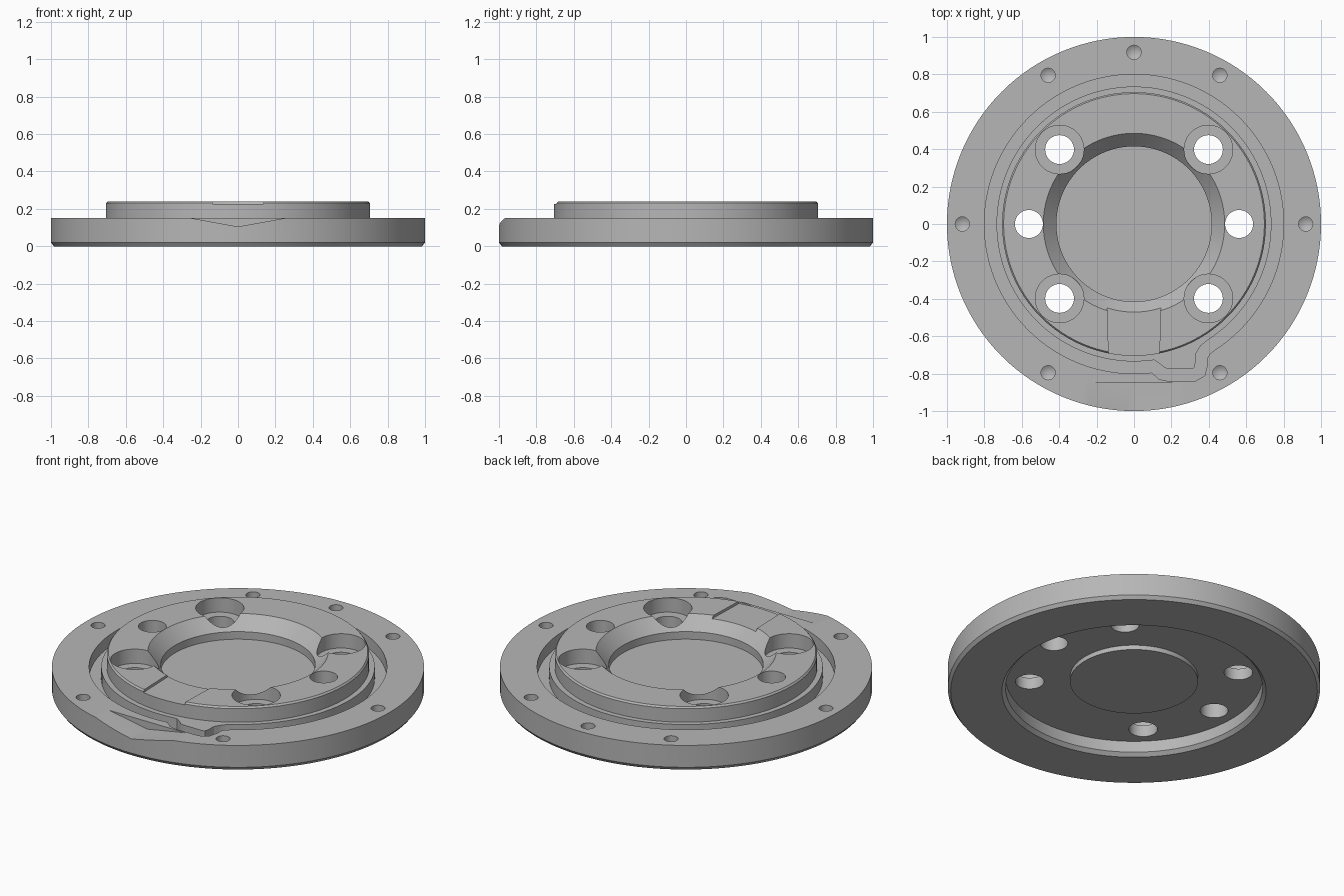
import bpy, bmesh, math
from mathutils import Vector

if "Cube" in bpy.data.objects:
    bpy.data.objects.remove(bpy.data.objects["Cube"], do_unlink=True)

metal = bpy.data.materials.new("machined_grey")
metal.use_nodes = True
GREY = (0.47, 0.47, 0.47, 1)
metal.diffuse_color = GREY
metal.node_tree.nodes["Principled BSDF"].inputs["Base Color"].default_value = GREY


def make(name, bm):
    bmesh.ops.recalc_face_normals(bm, faces=bm.faces)
    mesh = bpy.data.meshes.new(name)
    bm.to_mesh(mesh)
    bm.free()
    mesh.materials.append(metal)
    ob = bpy.data.objects.new(name, mesh)
    bpy.context.collection.objects.link(ob)
    return ob


def lathe(name, profile, steps, at=(0, 0)):
    """Revolve a radius/height profile that starts and ends on the axis."""
    bm = bmesh.new()
    verts = [bm.verts.new((r, 0, z)) for r, z in profile]
    edges = [bm.edges.new(pair) for pair in zip(verts, verts[1:])]
    bmesh.ops.spin(bm, geom=verts + edges, cent=(0, 0, 0), axis=(0, 0, 1),
                   angle=math.tau, steps=steps)
    bmesh.ops.remove_doubles(bm, verts=bm.verts, dist=0.0001)
    bmesh.ops.translate(bm, verts=bm.verts, vec=(*at, 0))
    return make(name, bm)


def prism(name, outline, direction):
    """Extrude a closed 3D outline along a direction."""
    bm = bmesh.new()
    face = bm.faces.new([bm.verts.new(p) for p in outline])
    geom = bmesh.ops.extrude_face_region(bm, geom=[face])["geom"]
    bmesh.ops.translate(bm, vec=direction,
                        verts=[g for g in geom if isinstance(g, bmesh.types.BMVert)])
    return make(name, bm)


def groove_ring(name, path, half, low, high):
    """Closed rectangular ring that follows a flat path."""
    bm = bmesh.new()
    rings = []
    for i, p in enumerate(path):
        a = (p - path[i - 1]).normalized()
        b = (path[(i + 1) % len(path)] - p).normalized()
        t = (a + b).normalized()
        n = Vector((t.y, -t.x)) * half / max(0.6, t.dot(b))
        rings.append([bm.verts.new((q.x, q.y, z)) for q, z in
                      ((p - n, low), (p + n, low), (p + n, high), (p - n, high))])
    for i, ring in enumerate(rings):
        prev = rings[i - 1]
        for k in range(4):
            j = (k + 1) % 4
            bm.faces.new((prev[k], prev[j], ring[j], ring[k]))
    return make(name, bm)


# Flange body: rim, raised boss, dished centre and recessed underside
TOP, RIM = 0.24, 0.15
flange = lathe("flange_body", [
    (0, 0.06), (0.344, 0.06), (0.344, 0.087), (0.69, 0.087), (0.69, 0.02),
    (0.71, 0), (0.985, 0), (1, 0.02), (1, RIM), (0.705, RIM), (0.705, 0.23),
    (0.697, TOP), (0.485, TOP), (0.415, 0.165), (0.415, 0.12), (0, 0.12)], 128)

cutters = []

# Four counterbored bolt holes
for sx in (-1, 1):
    for sy in (-1, 1):
        cutters.append(lathe("bolt_cutter", [
            (0, 0.03), (0.077, 0.03), (0.077, 0.155), (0.13, 0.155),
            (0.13, 0.3), (0, 0.3)], 40, (sx * 0.398, sy * 0.398)))
    # Plain through holes at the sides
    cutters.append(lathe("side_hole_cutter", [
        (0, 0.03), (0.075, 0.03), (0.075, 0.3), (0, 0.3)], 40, (sx * 0.562, 0)))

# Small blind holes round the rim, with drilled cone ends
for degrees in (0, 60, 90, 120, 180, 240, 300):
    a = math.radians(degrees)
    cutters.append(lathe("rim_hole_cutter", [
        (0, 0.05), (0.038, 0.075), (0.038, 0.2), (0, 0.2)], 24,
        (0.918 * math.cos(a), 0.918 * math.sin(a))))

# Seal groove with its offset pocket near the front
path = []
for i in range(121):
    a = math.radians(-57 + (334.5 * i) / 120)
    path.append(Vector((math.cos(a), math.sin(a))) * 0.7675)
path += [Vector(p) for p in ((0.125, -0.778), (0.15, -0.8), (0.185, -0.807),
                             (0.32, -0.807), (0.35, -0.79), (0.36, -0.75),
                             (0.362, -0.705), (0.38, -0.674))]
cutters.append(groove_ring("seal_groove_cutter", path, 0.0325, 0.08, 0.2))

# Shallow keyway across the boss
cutters.append(prism("keyway_cutter", [
    (-0.145, -0.4, 0.225), (0.145, -0.4, 0.225),
    (0.132, -0.8, 0.225), (-0.132, -0.8, 0.225)], (0, 0, 0.1)))

# V notch in the front of the rim
cutters.append(prism("notch_cutter", [
    (-0.25, -0.85, RIM), (0, -0.85, 0.105), (0.25, -0.85, RIM),
    (0.25, -0.85, 0.2), (-0.25, -0.85, 0.2)], (0, -0.3, 0)))

# Apply all the cuts
for cutter in cutters:
    mod = flange.modifiers.new(cutter.name, "BOOLEAN")
    mod.operation = "DIFFERENCE"
    mod.solver = "EXACT"
    mod.object = cutter
    cutter.hide_render = True
bpy.context.view_layer.update()
graph = bpy.context.evaluated_depsgraph_get()
cut_mesh = bpy.data.meshes.new_from_object(flange.evaluated_get(graph))
flange.modifiers.clear()
flange.data = cut_mesh
cut_mesh.materials.clear()
cut_mesh.materials.append(metal)
for poly in cut_mesh.polygons:
    poly.material_index = 0
for cutter in cutters:
    bpy.data.objects.remove(cutter, do_unlink=True)

# Smooth curved walls, crisp edges
bpy.ops.object.select_all(action="DESELECT")
flange.select_set(True)
bpy.context.view_layer.objects.active = flange
bpy.ops.object.shade_smooth_by_angle(angle=math.radians(25))
